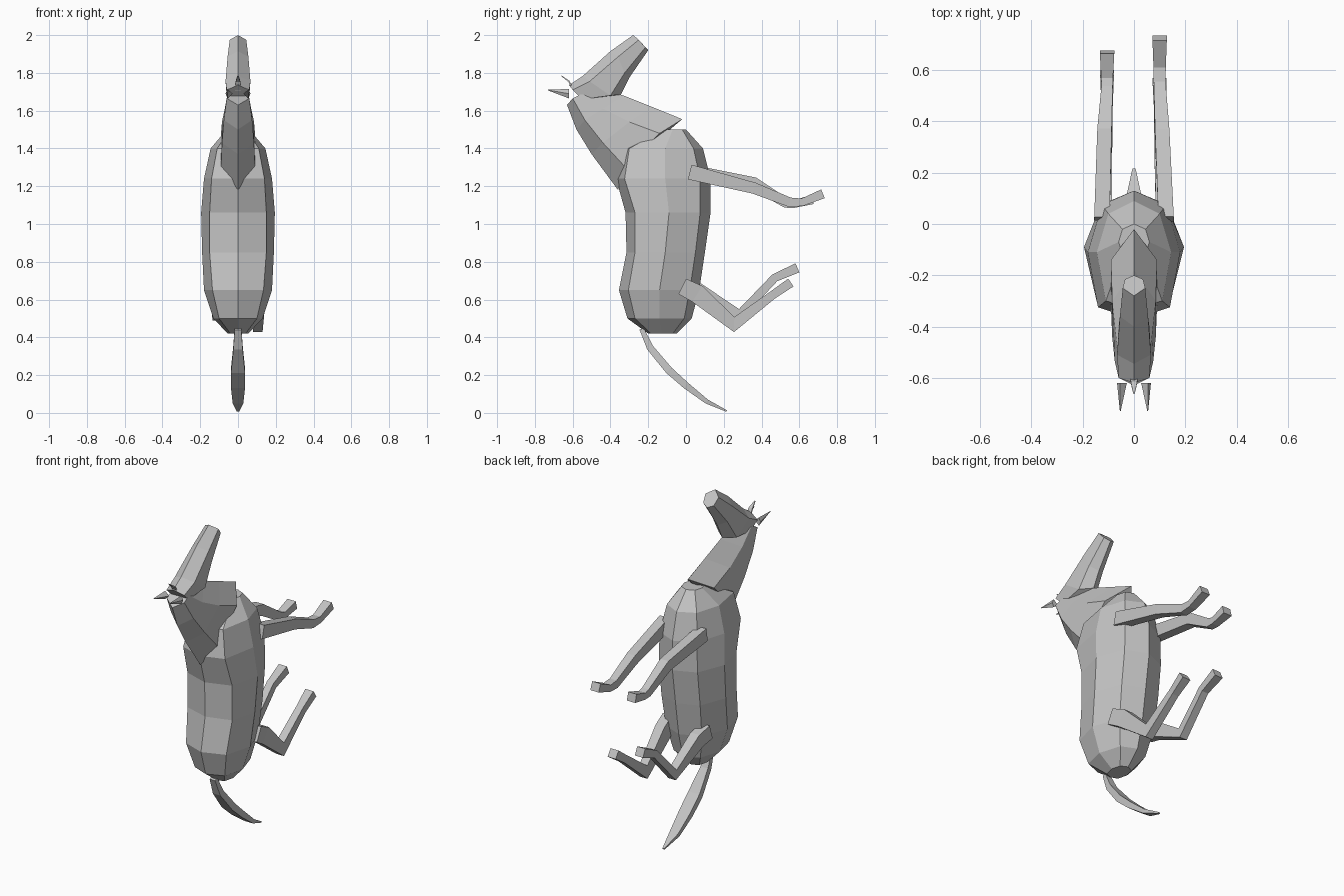
import bpy, bmesh
from mathutils import Vector

coat = bpy.data.materials.new("grey_coat")
coat.diffuse_color = (0.55, 0.55, 0.55, 1)


def loft(name, rings):
    """Skin a list of equal-length point rings and cap both ends."""
    bm = bmesh.new()
    vr = [[bm.verts.new(p) for p in r] for r in rings]
    n = len(vr[0])
    for a, b in zip(vr, vr[1:]):
        for i in range(n):
            j = (i + 1) % n
            bm.faces.new((a[i], a[j], b[j], b[i]))
    bm.faces.new(vr[0])
    bm.faces.new(vr[-1])
    bmesh.ops.recalc_face_normals(bm, faces=bm.faces[:])
    me = bpy.data.meshes.new(name)
    bm.to_mesh(me)
    bm.free()
    me.materials.append(coat)
    ob = bpy.data.objects.new(name, me)
    bpy.context.collection.objects.link(ob)
    return ob


def sym(half):
    """Mirror a half section (first and last points lie on x = 0)."""
    return half + [(-x, y, z) for x, y, z in half[-2:0:-1]]


def limb(name, path):
    """Box-section limb; path entries are x, y, z, half thickness, half width."""
    rings = []
    pts = [Vector(p[:3]) for p in path]
    for i, (x, y, z, t, w) in enumerate(path):
        d = Vector()
        if i > 0:
            d += (pts[i] - pts[i - 1]).normalized()
        if i < len(pts) - 1:
            d += (pts[i + 1] - pts[i]).normalized()
        n = Vector((0, -d.z, d.y)).normalized() * t
        s = Vector((w, 0, 0))
        rings.append([pts[i] + n + s, pts[i] + n - s, pts[i] - n - s, pts[i] - n + s])
    return loft(name, rings)


# Upright eight-sided barrel: z, back ridge y, back edge x/y, side x/y, belly edge x/y, belly y
body = [
    (0.42, -0.20, 0.04, -0.185, 0.055, -0.125, 0.04, -0.07, -0.05),
    (0.50, -0.31, 0.10, -0.27, 0.13, -0.14, 0.09, -0.01, 0.03),
    (0.65, -0.355, 0.135, -0.305, 0.18, -0.14, 0.12, 0.02, 0.07),
    (0.85, -0.315, 0.15, -0.27, 0.19, -0.11, 0.13, 0.05, 0.10),
    (1.06, -0.32, 0.15, -0.27, 0.195, -0.09, 0.13, 0.075, 0.13),
    (1.24, -0.37, 0.14, -0.325, 0.18, -0.11, 0.125, 0.075, 0.13),
    (1.40, -0.33, 0.11, -0.30, 0.145, -0.11, 0.10, 0.04, 0.09),
    (1.50, -0.13, 0.045, -0.12, 0.06, -0.07, 0.045, -0.02, 0.00),
]
loft("body", [sym([(0, f, z), (xe, fe, z), (w, m, z), (xb, be, z), (0, b, z)])
              for z, f, xe, fe, w, m, xb, be, b in body])

# Neck from chest to poll: crest, crest edge, side, throat
loft("neck", [
    sym([(0, -0.36, 1.18), (0.09, -0.32, 1.30), (0.09, -0.14, 1.48), (0, -0.02, 1.555)]),
    sym([(0, -0.50, 1.37), (0.085, -0.44, 1.43), (0.085, -0.30, 1.54), (0, -0.18, 1.62)]),
    sym([(0, -0.58, 1.50), (0.075, -0.535, 1.55), (0.07, -0.44, 1.61), (0, -0.33, 1.68)]),
    sym([(0, -0.63, 1.63), (0.06, -0.60, 1.665), (0.055, -0.55, 1.69), (0, -0.45, 1.72)]),
])

# Raised head from poll to muzzle: forehead, cheek, jaw edge, jaw
loft("head", [
    sym([(0, -0.62, 1.735), (0.06, -0.60, 1.71), (0.05, -0.55, 1.66), (0, -0.52, 1.63)]),
    sym([(0, -0.545, 1.785), (0.066, -0.51, 1.755), (0.06, -0.40, 1.68), (0, -0.345, 1.685)]),
    sym([(0, -0.40, 1.915), (0.055, -0.36, 1.885), (0.05, -0.325, 1.80), (0, -0.30, 1.775)]),
    sym([(0, -0.28, 2.00), (0.044, -0.25, 1.975), (0.035, -0.215, 1.935), (0, -0.20, 1.92)]),
])

for side, sx in (("left", -1), ("right", 1)):
    # Pointed ears laid back
    loft(side + "_ear", [
        [(sx * 0.028, -0.62, 1.69), (sx * 0.055, -0.62, 1.715),
         (sx * 0.066, -0.62, 1.69), (sx * 0.055, -0.62, 1.665)],
        [(sx * 0.052, -0.73, 1.709), (sx * 0.054, -0.73, 1.711),
         (sx * 0.055, -0.73, 1.709), (sx * 0.054, -0.73, 1.707)],
    ])

# Small forelock curl
limb("forelock", [(0, -0.595, 1.71, 0.004, 0.015), (0, -0.62, 1.755, 0.004, 0.012),
                  (0, -0.66, 1.785, 0.002, 0.003)])

# Front legs
limb("right_front_leg", [(0.125, 0.02, 1.275, 0.04, 0.03), (0.11, 0.36, 1.19, 0.03, 0.028),
                         (0.10, 0.55, 1.115, 0.025, 0.023), (0.10, 0.615, 1.115, 0.02, 0.024),
                         (0.10, 0.725, 1.16, 0.025, 0.028)])
limb("left_front_leg", [(-0.125, 0.02, 1.275, 0.04, 0.03), (-0.115, 0.36, 1.215, 0.033, 0.028),
                        (-0.105, 0.53, 1.11, 0.025, 0.022), (-0.105, 0.57, 1.105, 0.02, 0.023),
                        (-0.105, 0.67, 1.13, 0.025, 0.028)])

# Hind legs
limb("right_hind_leg", [(0.125, -0.02, 0.67, 0.045, 0.03), (0.115, 0.06, 0.63, 0.05, 0.03),
                        (0.105, 0.255, 0.468, 0.04, 0.025), (0.10, 0.46, 0.625, 0.022, 0.022),
                        (0.10, 0.555, 0.69, 0.025, 0.027)])
limb("left_hind_leg", [(-0.125, -0.02, 0.67, 0.045, 0.03), (-0.115, 0.06, 0.645, 0.045, 0.03),
                       (-0.11, 0.285, 0.52, 0.03, 0.025), (-0.105, 0.47, 0.715, 0.022, 0.022),
                       (-0.105, 0.59, 0.768, 0.026, 0.027)])

# Curved tail
limb("tail", [(0, -0.235, 0.445, 0.012, 0.018), (0, -0.19, 0.345, 0.018, 0.025),
              (0, -0.09, 0.225, 0.02, 0.037), (0, 0.0, 0.145, 0.018, 0.037),
              (0, 0.11, 0.06, 0.012, 0.028), (0, 0.215, 0.01, 0.004, 0.006)])
